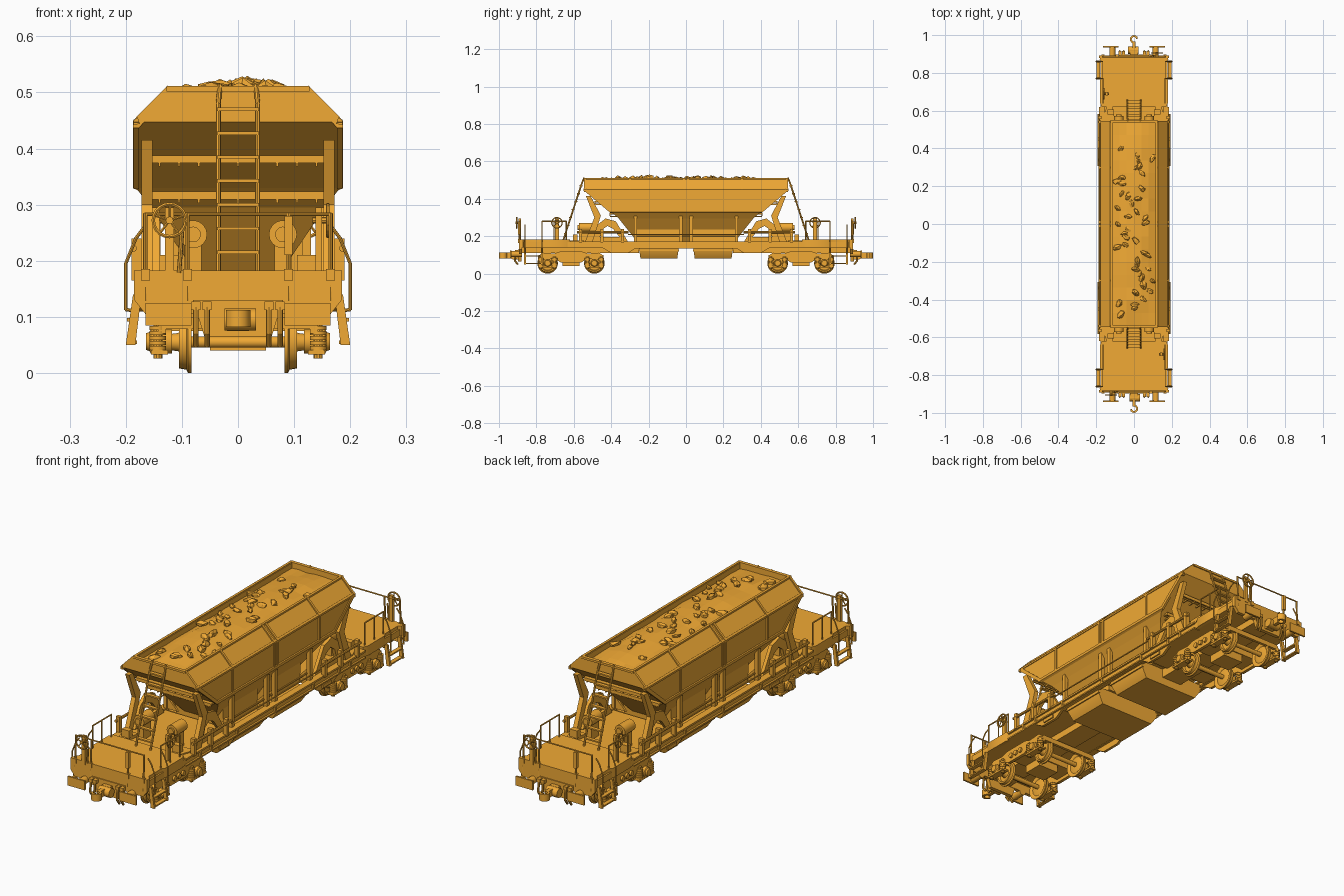
import bpy, bmesh, math, random
from mathutils import Vector, Matrix

if "Cube" in bpy.data.objects:
    bpy.data.objects.remove(bpy.data.objects["Cube"])
random.seed(11)
paint = bpy.data.materials.new("orange_paint")
paint.diffuse_color = (0.88, 0.4, 0.035, 1)
paint.use_nodes = True
paint.node_tree.nodes["Principled BSDF"].inputs["Base Color"].default_value = paint.diffuse_color
N = bmesh.new

def finish(name, bm, sym=""):
    """Copy the geometry by symmetry (x, y mirror, r half turn) and make the object."""
    for s in sym:
        m = {"x": Matrix.Diagonal((-1, 1, 1, 1)), "y": Matrix.Diagonal((1, -1, 1, 1)),
             "r": Matrix.Rotation(math.pi, 4, "Z")}[s]
        d = bmesh.ops.duplicate(bm, geom=bm.verts[:] + bm.edges[:] + bm.faces[:])
        bmesh.ops.transform(bm, matrix=m, verts=[v for v in d["geom"] if isinstance(v, bmesh.types.BMVert)])
    bmesh.ops.recalc_face_normals(bm, faces=bm.faces[:])
    me = bpy.data.meshes.new(name)
    bm.to_mesh(me)
    bm.free()
    me.materials.append(paint)
    ob = bpy.data.objects.new(name, me)
    bpy.context.collection.objects.link(ob)
    return ob

def loft(bm, rings, closed=False):
    vs = [[bm.verts.new(p) for p in r] for r in rings]
    n = len(vs[0])
    pairs = list(zip(vs, vs[1:])) + ([(vs[-1], vs[0])] if closed else [])
    for a, b in pairs:
        for i in range(n):
            bm.faces.new((a[i], a[(i + 1) % n], b[(i + 1) % n], b[i]))
    if not closed:
        bm.faces.new(vs[0])
        bm.faces.new(vs[-1])

def prism(bm, pts, axis, a, b):
    """Extrude a profile: axis x takes (y,z), axis y takes (x,z), axis z takes (x,y)."""
    f = {"x": lambda p, t: (t, *p), "y": lambda p, t: (p[0], t, p[1]), "z": lambda p, t: (*p, t)}[axis]
    loft(bm, [[f(p, t) for p in pts] for t in (a, b)])

def box(bm, x0, x1, y0, y1, z0, z1):
    prism(bm, [(x0, y0), (x1, y0), (x1, y1), (x0, y1)], "z", z0, z1)

def tube(bm, path, r=0.003, n=8):
    for a, b in zip(path, path[1:]):
        a, b = Vector(a), Vector(b)
        d = (b - a).normalized()
        e = d * min(r * .4, .002)
        q = d.to_track_quat("Z", "Y")
        ring = [q @ Vector((r * math.cos(t * math.tau / n), r * math.sin(t * math.tau / n), 0)) for t in range(n)]
        loft(bm, [[a - e + p for p in ring], [b + e + p for p in ring]])

def lathe_x(bm, pts, y, z, n=28):
    loft(bm, [[(x, y + r * math.cos(t * math.tau / n), z + r * math.sin(t * math.tau / n)) for t in range(n)] for x, r in pts])

def wheel(bm, c, R, axis):
    """Spoked hand wheel facing x or y."""
    def at(r, a):
        u, w = r * math.cos(a), r * math.sin(a)
        return (c[0], c[1] + u, c[2] + w) if axis == "x" else (c[0] + u, c[1], c[2] + w)
    tube(bm, [at(R, t * math.tau / 20) for t in range(21)], 0.0035, 6)
    for k in range(5):
        tube(bm, [c, at(R, k * math.tau / 5 + .3)], 0.0025, 6)

def rect(x, y, z):
    return [(-x, -y, z), (x, -y, z), (x, y, z), (-x, y, z)]

# Hopper shell: funnel outside, rim, inner wall
bm = N()
loft(bm, [rect(*s) for s in [(.07, .26, .17), (.155, .36, .295), (.182, .40, .33), (.182, .545, .447), (.123, .545, .508),
                             (.113, .535, .508), (.113, .535, .47)]])
finish("hopper_body", bm)

# Rim, belt and bottom bands plus ribs on the hopper sides
bm = N()
box(bm, .116, .127, -.549, .549, .502, .511)
prism(bm, [(.175, .444), (.186, .442), (.186, .45), (.179, .456)], "y", -.548, .548)
prism(bm, [(.178, .325), (.187, .33), (.187, .342), (.178, .345)], "y", -.405, .405)
for y in (-.54, -.3, -.011, .011, .3, .54):
    prism(bm, [(.118, .506), (.126, .512), (.187, .45), (.187, .437), (.176, .437)], "y", y - .005, y + .005)
for y in (-.3, -.011, .011, .3):
    box(bm, .176, .187, y - .005, y + .005, .33, .45)
for s in (1, -1):
    prism(bm, [(s * .549, .447), (s * .408, .328), (s * .395, .336), (s * .53, .452)], "x", .176, .186)
finish("hopper_side_ribs", bm, "x")

# End wall stiffeners lying on the sloped ends, with rivets
bm = N()
box(bm, -.123, .123, -.55, -.535, .502, .511)
for z in (.38, .315):
    y = -.405 - (z - .33) * 1.24
    box(bm, -.155, .155, y - .022, y + .02, z, z + .008)
    box(bm, -.155, .155, y - .022, y - .016, z - .006, z + .008)
    for i in range(9):
        x = -.14 + i * .035
        box(bm, x - .002, x + .002, y - .02, y + .015, z - .012, z - .006)
finish("hopper_end_stiffeners", bm, "y")

# Ballast load and stones
bm = N()
height = lambda x, y: .484 + .026 * (1 - (x / .116) ** 2) * (1 - (y / .545) ** 4) + random.uniform(-.003, .003)
nx, ny = 7, 17
g = [[bm.verts.new((x, y, height(x, y))) for x in [-.116 + .232 * i / (nx - 1) for i in range(nx)]]
     for y in [-.538 + 1.076 * j / (ny - 1) for j in range(ny)]]
for j in range(ny - 1):
    for i in range(nx - 1):
        bm.faces.new((g[j][i], g[j][i + 1], g[j + 1][i + 1], g[j + 1][i]))
load = finish("ballast_load", bm)
bm = N()
for k in range(44):
    x, y, s = random.uniform(-.09, .1), -.48 + .88 * (k + random.random()) / 44, random.uniform(.011, .016)
    m = Matrix.Translation((x, y, height(x, y) + .003)) @ Matrix.Rotation(random.uniform(0, 6), 4, "Z") \
        @ Matrix.Diagonal((s * 1.7, s, s * .95, 1))
    for v in bmesh.ops.create_icosphere(bm, subdivisions=1, radius=1, matrix=m)["verts"]:
        v.co += Vector([random.uniform(-.25, .25) * s for _ in range(3)])
stones = finish("ballast_stones", bm)

# Side sills with stepped belly, and cross floor
bm = N()
half = [(.89, .14), (.45, .14), (.40, .11), (.31, .11), (.27, .135)]
prism(bm, half + [(-y, z) for y, z in half[::-1]] + [(-.89, .168), (.89, .168)], "x", .165, .177)
box(bm, .155, .185, -.62, .62, .165, .173)
box(bm, .155, .185, -.62, .62, .138, .144)
for y in (-.355, .355):
    box(bm, .175, .183, y - .03, y + .03, .118, .133)
for y in (-.52, -.44, -.26, 0, .26, .44, .52):
    box(bm, .165, .184, y - .005, y + .005, .14, .168)
finish("side_sills", bm, "x")
bm = N()
box(bm, -.17, .17, -.62, -.28, .14, .165)
box(bm, -.05, .05, -.89, -.25, .11, .15)
finish("underframe", bm, "y")

# End platforms with cut corners and the stepped head stock
bm = N()
c = [(.17, -.62), (.18, -.64), (.18, -.76), (.17, -.775), (.17, -.86), (.183, -.872), (.173, -.889)]
prism(bm, c + [(-x, y) for x, y in c[::-1]], "z", .14, .183)
prism(bm, [(-.185, .183), (-.185, .13), (-.165, .105), (.165, .105), (.185, .13), (.185, .183)], "y", -.893, -.878)
prism(bm, [(-.08, .13), (-.06, .065), (.06, .065), (.08, .13)], "y", -.897, -.88)
finish("end_platforms", bm, "y")

# Discharge chutes, door casings and posts below the hopper
bm = N()
loft(bm, [rect(.165, .105, .15), rect(.165, .105, .125), rect(.135, .098, .08)])
for x in (-.163, .163):
    box(bm, x - .004, x + .004, -.108, .108, .12, .128)
bmesh.ops.translate(bm, verts=bm.verts[:], vec=(0, .145, 0))
prism(bm, [(.03, .15), (.265, .15), (.27, .30), (.025, .30)], "x", -.115, .115)
finish("discharge_chutes", bm, "y")
bm = N()
for y in (.028, .27):
    box(bm, .15, .166, y - .009, y + .009, .16, .33)
    prism(bm, [(.15, .22), (.10, .17), (.15, .17)], "y", y - .004, y + .004)
tube(bm, [(.15, 0, .2), (.15, .27, .2)], .004)
finish("hopper_posts", bm, "xy")

# Kinked end columns, feet and pierced gusset saddles
bm = N()
prism(bm, [(-.535, .415), (-.51, .415), (-.455, .31), (-.50, .17), (-.54, .17), (-.49, .30)], "x", .152, .172)
prism(bm, [(.10, -.545), (.115, -.62), (.145, -.62), (.172, -.545)], "z", .165, .178)
outer = [(-.51, .17), (-.475, .26), (-.43, .295), (-.375, .28), (-.31, .17)]
inner = [(-.46, .195), (-.448, .235), (-.42, .255), (-.39, .24), (-.355, .195)]
loft(bm, [[(x, *p) for p in ps] for x, ps in ((.14, outer), (.155, outer), (.155, inner), (.14, inner))], True)
finish("end_columns", bm, "xy")

# Access ladders up the sloped ends
bm = N()
for x in (-.035, .035):
    tube(bm, [(x, -.655, .183), (x, -.558, .48), (x * .92, -.545, .512)], .0045)
for k in range(7):
    z = .215 + k * .0425
    y = -.655 + (z - .183) * .326
    box(bm, -.037, .037, y - .008, y + .008, z - .003, z + .003)
finish("end_ladders", bm, "y")

# Air tanks and control boxes behind the platforms
bm = N()
tube(bm, [(.08, -.57, .247), (.08, -.5, .247)], .025, 18)
tube(bm, [(.08, -.578, .247), (.08, -.565, .247)], .014, 12)
box(bm, .065, .095, -.56, -.51, .165, .235)
box(bm, .105, .14, -.605, -.58, .175, .21)
finish("air_tanks", bm, "xy")

# Long side pipes on brackets
bm = N()
tube(bm, [(.186, -.58, .222), (.186, -.31, .222)], .006)
tube(bm, [(.186, -.31, .21), (.186, 0, .21)], .003)
for y in (-.565, -.45, -.34):
    box(bm, .172, .19, y - .008, y + .008, .165, .24)
finish("side_pipes", bm, "xy")

# Platform railings and corner grab rails
bm = N()
for s in (-1, 1):
    x = s * .165
    tube(bm, [(x, -.77, .18), (x, -.77, .28), (x, -.64, .28), (x, -.64, .18)])
    tube(bm, [(x, -.705, .18), (x, -.705, .28)])
    for y in (-.77, -.86):
        tube(bm, [(s * .18, y, .11), (s * .2, y, .113), (s * .2, y, .195), (s * .182, y, .24), (s * .167, y, .26)])
tube(bm, [(-.165, -.885, .283), (.165, -.885, .283)])
for x in (-.165, -.09, .09, .165):
    tube(bm, [(x, -.89, .13), (x, -.885, .283)], .004)
    box(bm, x - .008, x + .008, -.897, -.885, .165, .185)
box(bm, .083, .097, -.897, -.883, .21, .28)
finish("platform_railings", bm, "r")

# Brake hand wheels: one facing the end, one facing the side
bm = N()
wheel(bm, (-.122, -.905, .272), .029, "y")
tube(bm, [(-.122, -.909, .272), (-.122, -.885, .272)], .007)
box(bm, -.13, -.114, -.895, -.883, .17, .295)
tube(bm, [(-.105, -.892, .18), (-.1, -.892, .25)], .004)
wheel(bm, (.16, -.69, .272), .028, "x")
tube(bm, [(.164, -.69, .272), (.135, -.69, .272)], .006)
box(bm, .138, .15, -.7, -.68, .18, .295)
finish("brake_hand_wheels", bm, "r")

# Corner steps
bm = N()
for y in (-.77, -.86):
    prism(bm, [(.172, .14), (.187, .14), (.2, .05), (.183, .05)], "y", y - .005, y + .005)
for z in (.055, .095):
    box(bm, .18, .198, -.86, -.77, z - .003, z + .003)
finish("corner_steps", bm, "xy")

# Buffers with rectangular heads
bm = N()
tube(bm, [(.115, -.88, .105), (.115, -.935, .105)], .016, 16)
prism(bm, [(.083, .085), (.165, .085), (.165, .125), (.083, .125)], "y", -.942, -.934)
finish("buffers", bm, "xy")

# Screw coupling with deep open hook, brake hoses
bm = N()
box(bm, -.02, .02, -.915, -.89, .075, .115)
box(bm, -.008, .008, -.965, -.89, .082, .112)
arc = [math.radians(110 - 28 * k) for k in range(11)]
ring = [(r * math.cos(a), -.978 + r * math.sin(a)) for r, aa in ((.022, arc), (.012, arc[::-1])) for a in aa]
prism(bm, ring, "z", .082, .112)
tube(bm, [(-.022, -.92, .095), (.03, -.92, .095)], .02, 14)
for x in (-.075, -.055, .055, .075):
    tube(bm, [(x, -.89, .12), (x, -.91, .12), (x, -.915, .07), (x, -.9, .05)], .005)
    box(bm, x - .008, x + .008, -.915, -.895, .112, .127)
finish("couplings_and_hoses", bm, "r")

# Wheelsets
bm = N()
for y in (-.74, -.49):
    lathe_x(bm, [(0, .01), (.083, .01), (.083, .02), (.087, .038), (.083, .044), (.083, .055), (.089, .055), (.092, .049),
                 (.105, .047), (.105, .04), (.096, .036), (.096, .02), (.108, .016), (.14, .012)], y, .055)
finish("wheelsets", bm, "xy")

# Bogie side frames, axle boxes, springs and bolsters
bm = N()
f = [(-.175, .07), (-.175, .095), (-.15, .112), (-.09, .108), (-.06, .118)]
low = [(-.085, .08), (-.055, .06)]
prof = f + [(-y, z) for y, z in f[::-1]] + [(-y, z) for y, z in low] + low[::-1]
C = -.615
prism(bm, [(C + y, z) for y, z in prof], "x", .128, .142)
for y in (-.03, 0, .03):
    tube(bm, [(.135, C + y, .085), (.148, C + y, .085)], .011, 12)
for a in (-.125, .125):
    lathe_x(bm, [(.118, .022), (.155, .022), (.158, .017), (.164, .015)], C + a, .056, 18)
    box(bm, .125, .155, C + a - .05, C + a + .05, .033, .041)
    for y in (-.037, .037):
        tube(bm, [(.143, C + a + y, .028), (.143, C + a + y, .09)], .008, 10)
        for k in range(5):
            tube(bm, [(.143, C + a + y, .043 + k * .009), (.143, C + a + y, .046 + k * .009)], .015, 12)
    box(bm, 0, .135, C + a * 1.35 - .006, C + a * 1.35 + .006, .078, .1)
box(bm, 0, .14, C - .05, C + .05, .075, .11)
box(bm, 0, .05, C - .045, C + .045, .04, .14)
finish("bogies", bm, "xy")

# Smooth the round parts, keep edges and stones crisp
for ob in bpy.data.objects:
    ob.select_set(ob not in (load, stones) and "hopper" not in ob.name)
    bpy.context.view_layer.objects.active = ob
bpy.ops.object.shade_smooth_by_angle(angle=math.radians(35))
